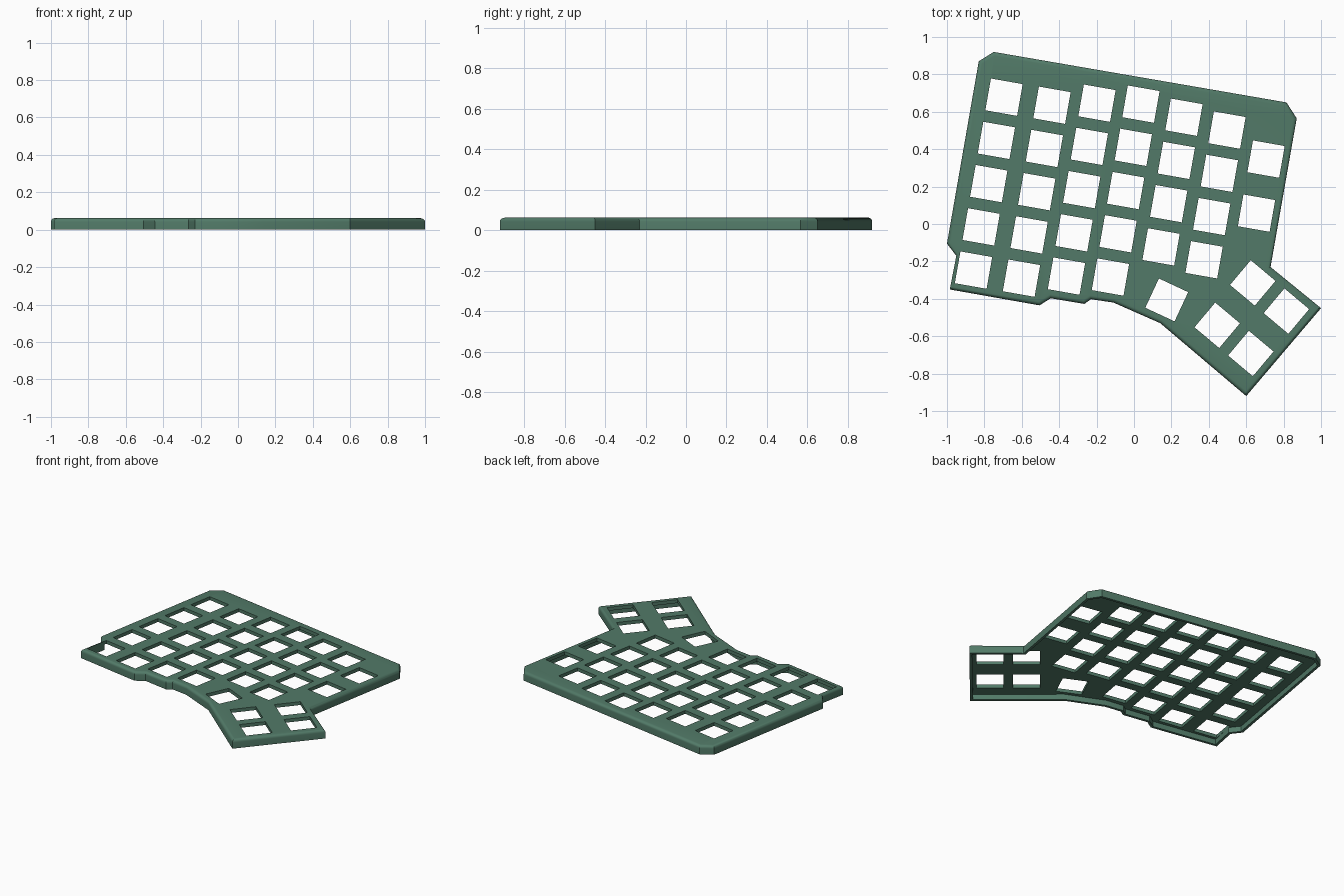
import bpy, bmesh, math
from mathutils import Vector, Matrix

if "Cube" in bpy.data.objects:
    bpy.data.objects.remove(bpy.data.objects["Cube"])

HEIGHT, ROUND, SKIRT, PLATE_Z = 0.062, 0.02, 0.018, 0.038
KEY, PITCH = 0.1725, 0.2347

# Outline of the case, counter-clockwise
OUTLINE = [Vector(p) for p in [
    (-0.985, -0.35), (-0.505, -0.435), (-0.445, -0.397), (-0.265, -0.427),
    (-0.23, -0.402), (-0.11, -0.42), (0.14, -0.53), (0.60, -0.92),
    (1.0, -0.45), (0.73, -0.23), (0.87, 0.565), (0.815, 0.65),
    (-0.75, 0.92), (-0.83, 0.87), (-1.0, -0.105), (-0.95, -0.17)]]


def inset(points, d):
    """Move every edge of a polygon inwards by d."""
    out = []
    for i, p in enumerate(points):
        a = (p - points[i - 1]).normalized()
        b = (points[(i + 1) % len(points)] - p).normalized()
        na, nb = Vector((-a.y, a.x)), Vector((-b.y, b.x))
        out.append(p + (na + nb) * d / (1 + na.dot(nb)))
    return out


def make_object(name, bm):
    bmesh.ops.recalc_face_normals(bm, faces=bm.faces)
    mesh = bpy.data.meshes.new(name)
    bm.to_mesh(mesh)
    bm.free()
    ob = bpy.data.objects.new(name, mesh)
    bpy.context.collection.objects.link(ob)
    return ob


def stack(name, layers):
    """Closed solid through (inset, z) copies of the outline."""
    bm = bmesh.new()
    rings = [[bm.verts.new((p.x, p.y, z)) for p in inset(OUTLINE, d)] for d, z in layers]
    n = len(OUTLINE)
    for lo, hi in zip(rings, rings[1:]):
        for i in range(n):
            j = (i + 1) % n
            bm.faces.new((lo[i], lo[j], hi[j], hi[i]))
    bm.faces.new(rings[0][::-1])
    bm.faces.new(rings[-1])
    return make_object(name, bm)


def cut(target, cutter):
    mod = target.modifiers.new("cut", 'BOOLEAN')
    mod.operation, mod.solver, mod.object = 'DIFFERENCE', 'EXACT', cutter
    bpy.context.view_layer.objects.active = target
    bpy.ops.object.modifier_apply(modifier=mod.name)
    bpy.data.objects.remove(cutter)


# Shell with rounded upper edge
arc = [(ROUND * (1 - math.cos(t)), HEIGHT - ROUND * (1 - math.sin(t)))
       for t in [math.radians(a) for a in (0, 18, 36, 54, 72, 90)]]
case = stack("key_plate_case", [(0, 0)] + arc)

# Hollow underside, leaving a thin skirt
cut(case, stack("underside_cutter", [(SKIRT, -0.05), (SKIRT, PLATE_Z)]))

# Key openings: (x, y, tilt in degrees)
keys = []
tilt = math.radians(-10)
down = Vector((math.sin(tilt), -math.cos(tilt))) * PITCH
columns = [(-0.695, 0.678, 5, 1), (-0.4385, 0.635, 5, 1), (-0.198, 0.646, 5, 1),
           (0.037, 0.641, 5, 1), (0.267, 0.571, 4, 1), (0.497, 0.502, 4, 1),
           (0.706, 0.347, 2, 1.25)]
for x, y, rows, step in columns:
    for r in range(rows):
        p = Vector((x, y)) + down * r * step
        keys.append((p.x, p.y, -10))
# Thumb openings
keys.append((0.175, -0.406, -25))
t = math.radians(-40)
across = Vector((math.cos(t), math.sin(t))) * PITCH
along = Vector((math.sin(t), -math.cos(t))) * PITCH * 1.26
for i in range(2):
    for j in range(2):
        p = Vector((0.635, -0.315)) + across * i + along * j
        keys.append((p.x, p.y, -40))

bm = bmesh.new()
for x, y, a in keys:
    bmesh.ops.create_cube(bm, size=1, matrix=Matrix.Translation((x, y, 0.05))
                          @ Matrix.Rotation(math.radians(a), 4, 'Z')
                          @ Matrix.Diagonal((KEY, KEY, 0.2, 1)))
cut(case, make_object("key_cutter", bm))

# Colour and shading
green = bpy.data.materials.new("muted green")
green.diffuse_color = (0.084, 0.195, 0.138, 1)
green.use_nodes = True
green.node_tree.nodes["Principled BSDF"].inputs["Base Color"].default_value = green.diffuse_color
case.data.materials.clear()
case.data.materials.append(green)
case.select_set(True)
bpy.context.view_layer.objects.active = case
bpy.ops.object.shade_smooth_by_angle(angle=math.radians(30))
